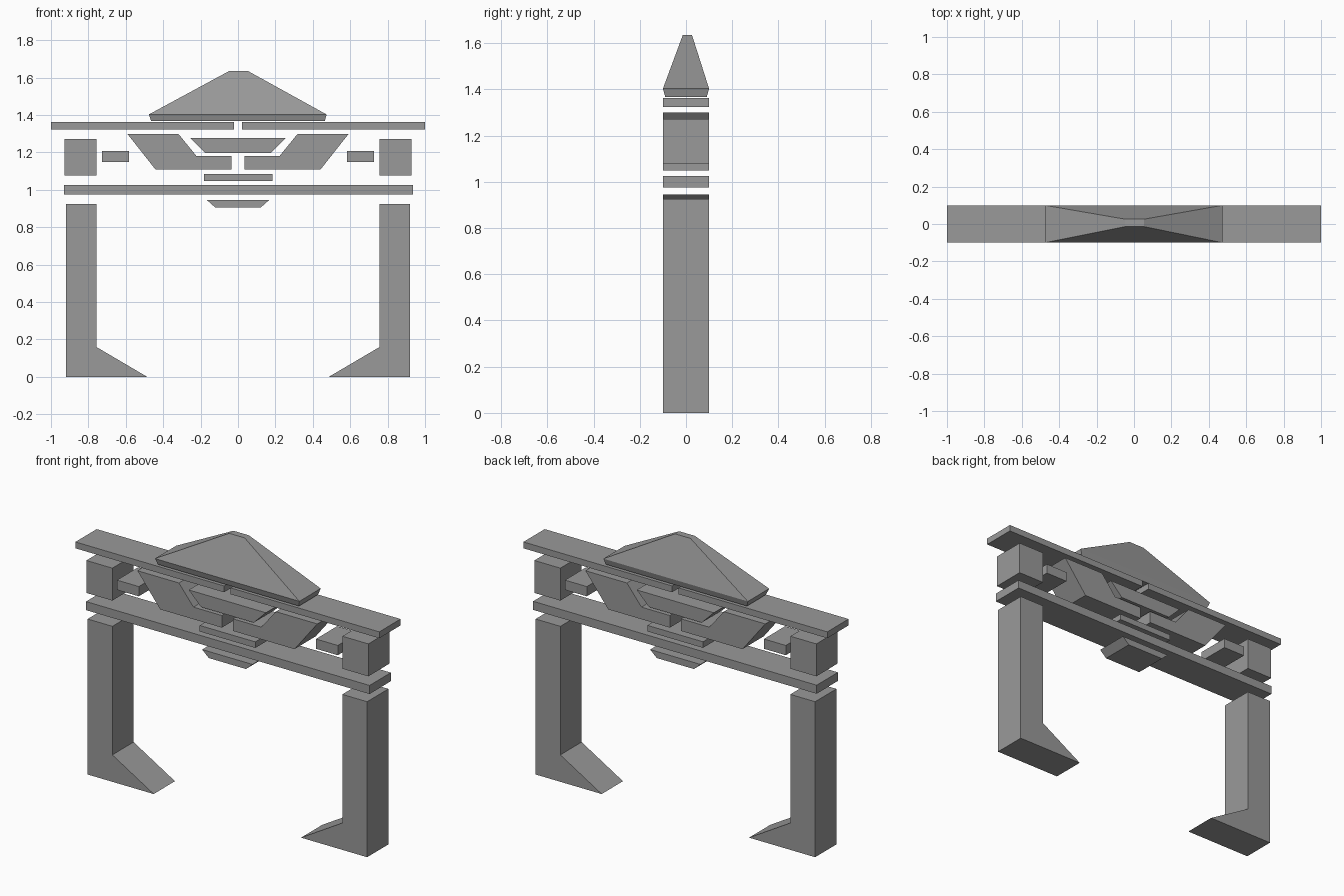
import bpy
import bmesh

if "Cube" in bpy.data.objects:
    bpy.data.objects.remove(bpy.data.objects["Cube"])

HALF_DEPTH = 0.1

# Dark grey for every part
dark_grey = bpy.data.materials.new("dark_grey")
dark_grey.diffuse_color = (0.32, 0.32, 0.32, 1)
dark_grey.use_nodes = True
dark_grey.node_tree.nodes["Principled BSDF"].inputs["Base Color"].default_value = dark_grey.diffuse_color


def finish(name, bm, mirrored=False):
    bmesh.ops.recalc_face_normals(bm, faces=bm.faces)
    mesh = bpy.data.meshes.new(name)
    bm.to_mesh(mesh)
    bm.free()
    mesh.materials.append(dark_grey)
    obj = bpy.data.objects.new(name, mesh)
    bpy.context.collection.objects.link(obj)
    if mirrored:
        mod = obj.modifiers.new("Mirror", 'MIRROR')
        mod.use_axis[0] = True
        mod.use_mirror_merge = False
    return obj


def slab(name, profile, mirrored=False):
    """Extrude an (x, z) outline through the full depth."""
    bm = bmesh.new()
    face = bm.faces.new([bm.verts.new((x, -HALF_DEPTH, z)) for x, z in profile])
    ext = bmesh.ops.extrude_face_region(bm, geom=[face])
    verts = [g for g in ext["geom"] if isinstance(g, bmesh.types.BMVert)]
    bmesh.ops.translate(bm, verts=verts, vec=(0, 2 * HALF_DEPTH, 0))
    return finish(name, bm, mirrored)


def bar(name, x0, x1, z0, z1, mirrored=False):
    return slab(name, [(x0, z0), (x1, z0), (x1, z1), (x0, z1)], mirrored)


def loft(name, levels):
    """Stack rectangles given as (x0, x1, y0, y1, z) and skin between them."""
    bm = bmesh.new()
    rings = [[bm.verts.new(p) for p in
              ((x0, y0, z), (x1, y0, z), (x1, y1, z), (x0, y1, z))]
             for x0, x1, y0, y1, z in levels]
    bm.faces.new(rings[0])
    bm.faces.new(rings[-1])
    for a, b in zip(rings, rings[1:]):
        for i in range(4):
            j = (i + 1) % 4
            bm.faces.new((a[i], a[j], b[j], b[i]))
    return finish(name, bm)


# Pillars with a sloping foot on the inner side
slab("pillar", [(0.485, 0), (0.92, 0), (0.92, 0.925), (0.757, 0.925), (0.757, 0.16)], True)

# Lower crossbeam, with the wedge under it and the plate above it
slab("under_wedge", [(-0.122, 0.906), (0.122, 0.906), (0.166, 0.945), (-0.166, 0.945)])
bar("lower_beam", -0.93, 0.936, 0.975, 1.026)
bar("centre_plate", -0.182, 0.184, 1.048, 1.084)

# Blocks between the beams
bar("end_block", 0.757, 0.928, 1.078, 1.271, True)
bar("spacer_block", 0.583, 0.727, 1.15, 1.208, True)

# Angled brackets and the wedge they cradle
slab("bracket", [(0.036, 1.11), (0.442, 1.11), (0.592, 1.3), (0.319, 1.3),
                 (0.223, 1.182), (0.036, 1.182)], True)
slab("centre_wedge", [(-0.174, 1.196), (0.174, 1.196), (0.254, 1.276), (-0.254, 1.276)])

# Upper beam, split in the middle
bar("upper_beam", 0.022, 1.0, 1.324, 1.362, True)

# Hipped roof cap
loft("roof_cap", [(-0.464, 0.464, -0.09, 0.09, 1.368),
                  (-0.477, 0.474, -0.1, 0.1, 1.403),
                  (-0.048, 0.054, -0.014, 0.026, 1.635)])
